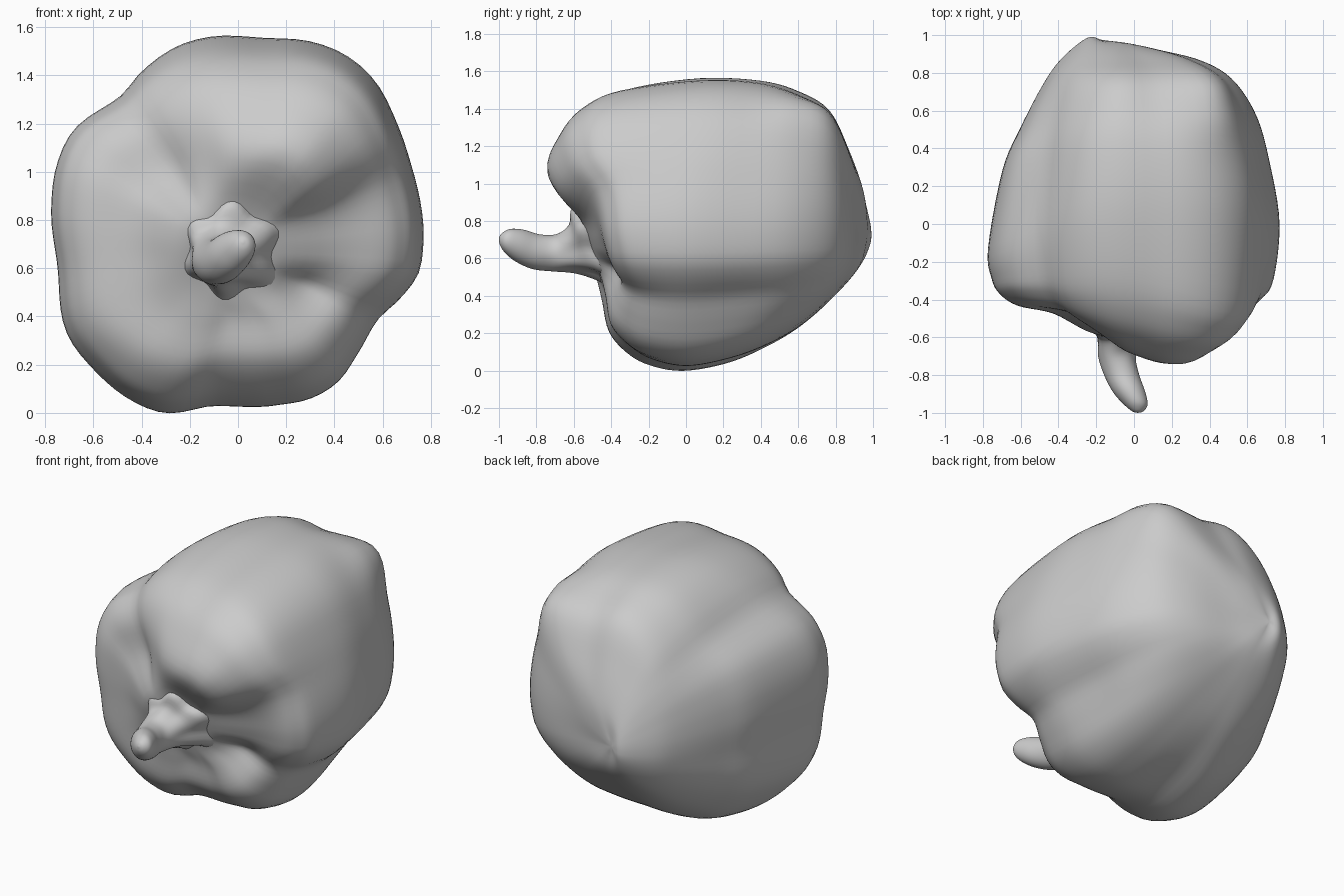
import bpy, bmesh
from math import sin, cos, radians, pi, exp
from mathutils import Vector

if "Cube" in bpy.data.objects:
    bpy.data.objects.remove(bpy.data.objects["Cube"])

CZ = 0.68   # height of the long axis

# Spokes around the axis: angle, largest radius, y of the front crest
SPOKES = [(0, .768, -.45), (24, .795, -.52), (38, .84, -.66), (51, .90, -.725),
          (61, .92, -.74), (71, .91, -.735), (83, .88, -.71), (97, .886, -.67),
          (107, .877, -.62), (118, .84, -.56), (128, .80, -.50), (144, .84, -.47),
          (155, .827, -.475), (168, .79, -.47), (186, .75, -.46), (206, .79, -.45),
          (220, .78, -.45), (234, .77, -.45), (246, .745, -.44), (261, .66, -.42),
          (283, .667, -.42), (296, .69, -.43), (307, .69, -.42), (319, .66, -.39),
          (333, .65, -.36), (344, .71, -.40), (352, .755, -.43)]

# Lengthwise profiles (radius fraction, y); the first four y are offsets from the crest
RIGHT = [(.5, 0), (.76, .02), (.88, .07), (.96, .17), (1, 0), (.94, .3), (.85, .57), (.69, .77), (.48, .875), (.2, .93)]
TOP = [(.46, 0), (.69, .08), (.84, .2), (.94, .4), (1, .08), (.985, .4), (.93, .6), (.82, .765), (.57, .87), (.28, .95)]
LEFT = [(.56, 0), (.8, .04), (.92, .1), (.975, .18), (1, -.13), (.9, .28), (.77, .5), (.59, .73), (.43, .87), (.18, .985)]
BOTTOM = [(.45, 0), (.68, .03), (.85, .13), (.95, .25), (1, 0), (.95, .2), (.84, .4), (.67, .6), (.42, .8), (.2, .935)]


def spoke_at(deg):
    """Smooth periodic interpolation of the spoke table."""
    deg %= 360
    n = len(SPOKES)

    def key(i):
        a, r, y = SPOKES[i % n]
        return a + 360 * (i // n), Vector((r, y))
    i = max(k for k in range(n) if SPOKES[k][0] <= deg)
    (a0, p0), (a1, p1), (a2, p2), (a3, p3) = [key(i + k) for k in (-1, 0, 1, 2)]
    h = a2 - a1
    t = (deg - a1) / h
    m1, m2 = (p2 - p0) * h / (a2 - a0), (p3 - p1) * h / (a3 - a1)
    return (p1 * (2*t**3 - 3*t*t + 1) + m1 * (t**3 - 2*t*t + t)
            + p2 * (3*t*t - 2*t**3) + m2 * (t**3 - t*t))


def smooth_path(pts, steps):
    """Catmull-Rom through a list of vectors."""
    ext = [2 * pts[0] - pts[1]] + pts + [2 * pts[-1] - pts[-2]]
    out = []
    for i in range(1, len(ext) - 2):
        a, b, c, d = ext[i - 1:i + 3]
        for s in range(steps):
            t = s / steps
            out.append(.5 * (2*b + (c - a)*t + (2*a - 5*b + 4*c - d)*t*t + (3*b - a - 3*c + d)*t**3))
    return out + [pts[-1]]


def skin(name, lines):
    """Closed surface from a cycle of equal-length point lines."""
    bm = bmesh.new()
    grid = [[bm.verts.new(p) for p in line] for line in lines]
    for i, a in enumerate(grid):
        b = grid[(i + 1) % len(grid)]
        for j in range(len(a) - 1):
            bm.faces.new((a[j], a[j + 1], b[j + 1], b[j]))
    bmesh.ops.remove_doubles(bm, verts=bm.verts, dist=1e-5)
    bmesh.ops.recalc_face_normals(bm, faces=bm.faces)
    me = bpy.data.meshes.new(name)
    bm.to_mesh(me)
    bm.free()
    for f in me.polygons:
        f.use_smooth = True
    ob = bpy.data.objects.new(name, me)
    bpy.context.collection.objects.link(ob)
    return ob


# Pepper body: lobed shell with a dimple around the stem
lines = []
N = 96
for k in range(N):
    deg = 360 * k / N
    ca, sa = cos(radians(deg)), sin(radians(deg))
    R, yf = spoke_at(deg)
    soft = sum(spoke_at(deg + d).x for d in (-24, -12, 0, 12, 24)) / 5
    # rear shoulder lobe at the upper right, shallow groove beside it
    lobe = .13 * exp(-((deg - 57) / 11) ** 2) - .05 * exp(-((deg - 82) / 10) ** 2)
    side, updown = (RIGHT if ca > 0 else LEFT), (TOP if sa > 0 else BOTTOM)
    pts = [Vector((-.04, -.53, CZ)),
           Vector((-.04 + .19 * ca, -.53 - .07 * sa + .02 * ca, CZ + .19 * sa))]
    for j, (s, u) in enumerate(zip(side, updown)):
        # the upper left follows the left profile longer
        w = (sa * sa) ** ((3 if j < 4 else 1.5) if ca < 0 < sa else 1)
        f = s[0] * (1 - w) + u[0] * w
        y = s[1] * (1 - w) + u[1] * w + (yf if j < 4 else 0)
        tip = (1 - f) ** 2 if j > 4 else 0
        mix = max(0, min(1, (j - 5) / 3))
        r = f * (R * (1 - mix) + soft * mix) * (1 + lobe * (0, .5, 1, 1, 0)[max(0, min(4, j - 5))])
        pts.append(Vector((r * ca - .16 * tip, y, CZ + r * sa + .05 * tip)))
    pts.append(Vector((-.17, .975, CZ + .06)))
    lines.append(smooth_path(pts, 5))
skin("pepper_body", lines)

# Stem flaring into a faintly star-shaped calyx: centre x, y, z, radius, star depth, tilt
STEM = [(-.04, -.50, .67, .205, .10, .38), (-.045, -.55, .67, .17, .10, .36),
        (-.07, -.61, .65, .125, .05, .12), (-.09, -.70, .63, .10, 0, -.1),
        (-.065, -.80, .635, .093, 0, -.2), (-.025, -.89, .668, .085, 0, -.25),
        (.01, -.955, .695, .062, 0, -.25), (.02, -.99, .705, .03, 0, -.2), (.02, -1.0, .71, 0, 0, 0)]
lines = []
for k in range(48):
    a = 2 * pi * k / 48
    pts = []
    for x, y, z, r, star, tilt in STEM:
        rr = r * (1 + star * cos(6 * a - radians(150)))
        pts.append(Vector((x + rr * cos(a), y - tilt * rr * sin(a), z + rr * sin(a))))
    lines.append(smooth_path(pts, 4))
skin("stem", lines)
